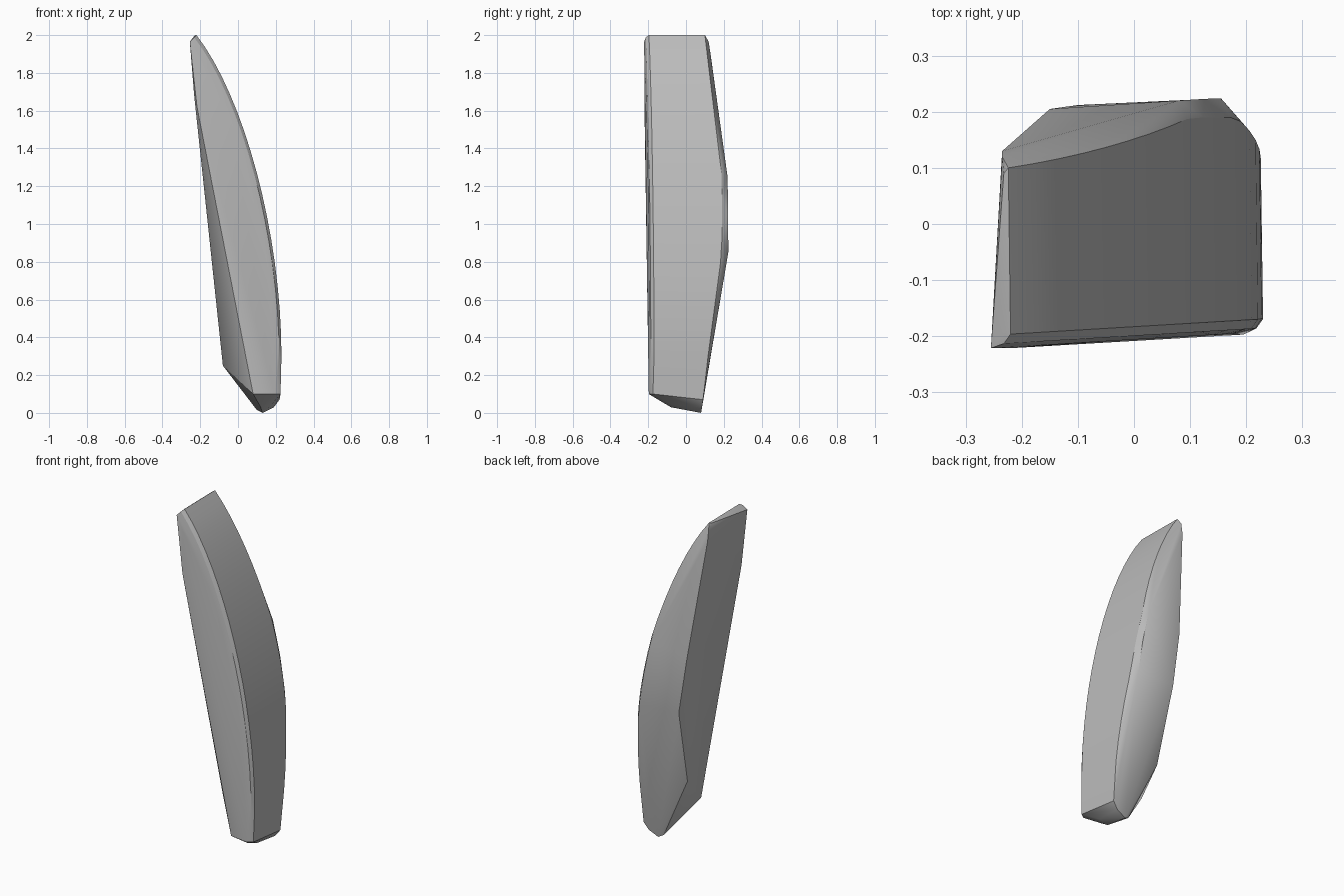
import bpy
import bmesh
import math
from mathutils import Vector
from mathutils.geometry import interpolate_bezier

cube = bpy.data.objects.get("Cube")
if cube:
    bpy.data.objects.remove(cube, do_unlink=True)

stone = bpy.data.materials.new("stone_grey")
stone.use_nodes = True
grey = (0.5, 0.5, 0.5, 1)
stone.diffuse_color = grey
stone.node_tree.nodes["Principled BSDF"].inputs["Base Color"].default_value = grey


def front_y(x):
    """Slightly turned front plane."""
    return -0.208 + 0.06 * x


points = []

# Curved outer side: bowed edge swept from front to back, with a softened front corner
bow = interpolate_bezier(Vector((-0.22, 2.0)), Vector((0.03, 1.68)),
                         Vector((0.23, 0.95)), Vector((0.23, 0.3)), 17)
for x, z in bow:
    back = 0.10 + 0.09 * min(1, max(0, (2 - z) / 0.75))
    if z < 0.85:
        back = 0.09 + 0.1 * (z - 0.1) / 0.75
    points.append((x, front_y(x) + 0.025, z))
    points.append((x - 0.012, front_y(x) + 0.008, z - 0.012))
    points.append((x - 0.035, front_y(x), z - 0.035))
    points.append((x - 0.004, back, z))

# Rounded tip
points += [(-0.232, 0.09, 1.995), (-0.235, 0.12, 1.965), (-0.235, 0.13, 1.9),
           (-0.228, -0.19, 1.995), (-0.222, -0.215, 1.95), (-0.215, -0.221, 1.88)]

# Inner side and the ridge along the back
points += [(-0.235, -0.16, 1.85), (-0.232, -0.19, 1.68), (-0.217, -0.22, 1.62),
           (-0.15, 0.205, 1.2), (-0.10, 0.212, 0.86),
           (0.08, 0.22, 1.25), (0.155, 0.224, 0.85), (0.125, 0.223, 1.05),
           (-0.08, 0.1, 0.4), (-0.08, -0.03, 0.25)]

# Pointed foot
points += [(0.22, 0.09, 0.07), (0.225, -0.175, 0.1), (0.195, -0.197, 0.1),
           (0.08, -0.18, 0.1), (0.12, -0.08, 0.03), (0.18, -0.08, 0.045),
           (0.13, 0.08, 0.0), (0.10, 0.07, 0.015), (0.19, 0.085, 0.03)]

# Skin the control points into one chipped solid
mesh = bpy.data.meshes.new("stone_shard")
bm = bmesh.new()
for p in points:
    bm.verts.new(p)
hull = bmesh.ops.convex_hull(bm, input=bm.verts)
loose = [v for v in bm.verts if not v.link_faces]
bmesh.ops.delete(bm, geom=loose, context='VERTS')
bmesh.ops.dissolve_limit(bm, angle_limit=math.radians(1),
                         verts=bm.verts, edges=bm.edges)
bmesh.ops.recalc_face_normals(bm, faces=bm.faces)
bm.to_mesh(mesh)
bm.free()
mesh.materials.append(stone)

shard = bpy.data.objects.new("stone_shard", mesh)
bpy.context.collection.objects.link(shard)
bpy.context.view_layer.objects.active = shard
shard.select_set(True)
bpy.ops.object.shade_smooth_by_angle(angle=math.radians(30))
